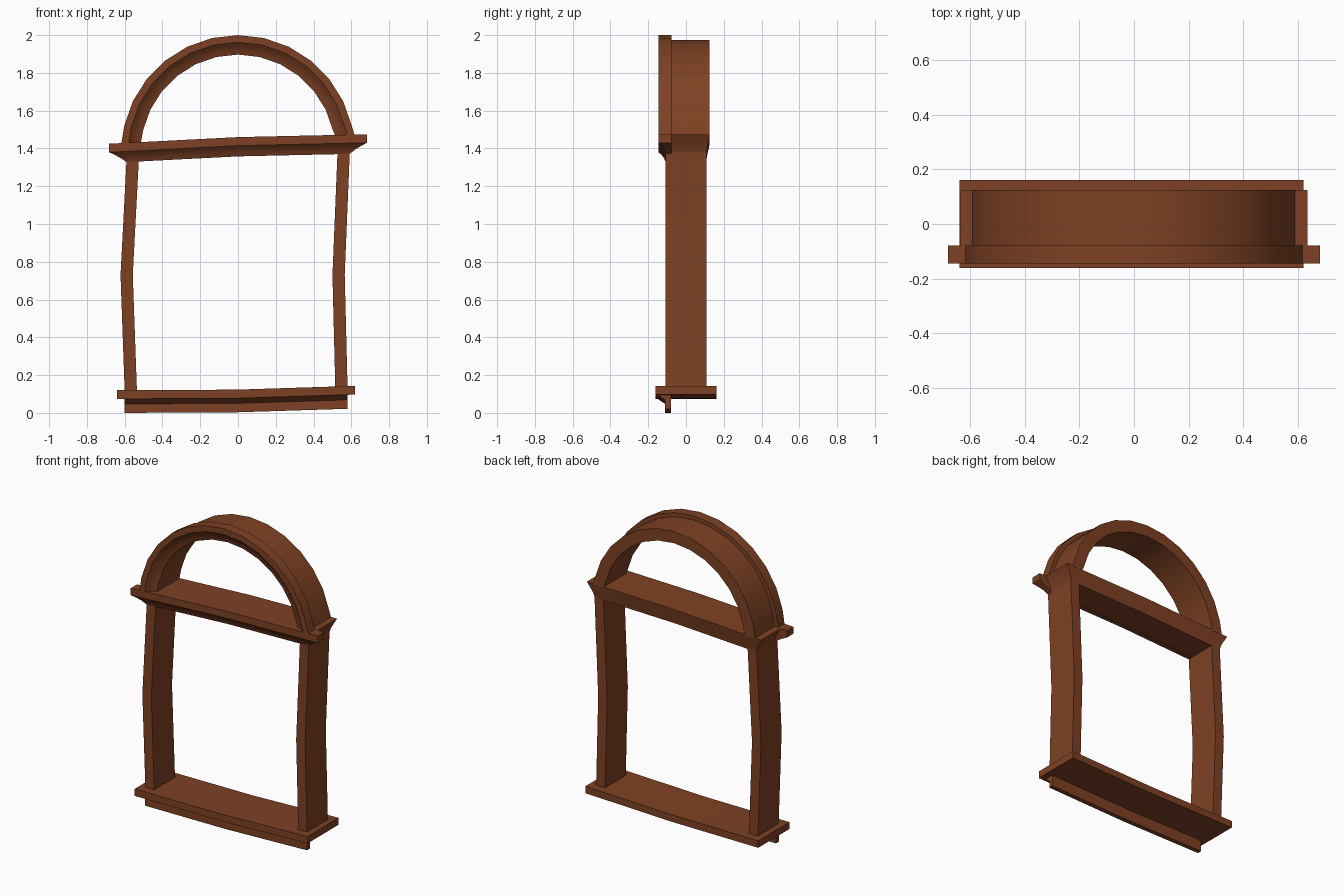
import bpy, bmesh, math

if "Cube" in bpy.data.objects:
    bpy.data.objects.remove(bpy.data.objects["Cube"])

brown = bpy.data.materials.new("brown_wood")
brown.diffuse_color = (0.21, 0.053, 0.017, 1)
brown.use_nodes = True
brown.node_tree.nodes["Principled BSDF"].inputs["Base Color"].default_value = brown.diffuse_color


def finish(name, bm):
    bmesh.ops.recalc_face_normals(bm, faces=bm.faces)
    me = bpy.data.meshes.new(name)
    bm.to_mesh(me)
    bm.free()
    me.materials.append(brown)
    ob = bpy.data.objects.new(name, me)
    bpy.context.collection.objects.link(ob)
    bpy.ops.object.select_all(action='DESELECT')
    ob.select_set(True)
    bpy.context.view_layer.objects.active = ob
    bpy.ops.object.shade_smooth_by_angle(angle=math.radians(30))


def skin(bm, rings):
    """Join successive closed rings of points with quads."""
    vs = [[bm.verts.new(p) for p in r] for r in rings]
    n = len(vs[0])
    for a, b in zip(vs, vs[1:]):
        for i in range(n):
            j = (i + 1) % n
            bm.faces.new((a[i], a[j], b[j], b[i]))
    return vs


def bent(x, heights, ends):
    """Height of a beam that leans differently left and right of its middle."""
    left, mid, right = heights
    return mid + (right - mid if x > 0 else left - mid) * abs(x) / ends


def beam(name, levels, heights, ends):
    """Stacked rectangles (half width, front y, back y, height offset), bent at x=0."""
    bm = bmesh.new()
    rings = []
    for hx, y0, y1, dz in levels:
        pts = [(-hx, y0), (0, y0), (hx, y0), (hx, y1), (0, y1), (-hx, y1)]
        rings.append([(x + (OFFSET.get(name, 0)), y, bent(x, heights, ends) + dz) for x, y in pts])
    vs = skin(bm, rings)
    for r in (vs[0], vs[-1]):
        bm.faces.new((r[0], r[1], r[4], r[5]))
        bm.faces.new((r[1], r[2], r[3], r[4]))
    finish(name, bm)


OFFSET = {"sill": -0.01, "sill_apron": -0.01}

# Sill board and the apron moulding beneath its front edge
SILL = (0.12, 0.123, 0.143)
beam("sill", [(0.63, -0.162, 0.162, 0), (0.63, -0.162, 0.162, -0.046)], SILL, 0.63)
beam("sill_apron", [(0.59, -0.15, -0.08, -0.044), (0.59, -0.142, -0.08, -0.052),
                    (0.59, -0.11, -0.08, -0.073), (0.59, -0.11, -0.08, -0.12)], SILL, 0.63)

# Transom beam with flared sides, and its coved front moulding
TRANSOM = (1.425, 1.46, 1.475)
beam("transom_beam", [(0.635, -0.085, 0.125, 0), (0.618, -0.085, 0.12, -0.03),
                      (0.60, -0.085, 0.112, -0.065), (0.59, -0.085, 0.107, -0.1)], TRANSOM, 0.68)
beam("transom_moulding", [(0.682, -0.145, -0.078, 0), (0.682, -0.145, -0.078, -0.045),
                          (0.652, -0.129, -0.078, -0.061), (0.62, -0.116, -0.078, -0.08),
                          (0.59, -0.108, -0.078, -0.102)], TRANSOM, 0.68)

# Side posts: outer edge x at bottom, bend and top
for name, s, path in (("left_post", 1, [(-0.6, 0.115), (-0.622, 0.73), (-0.59, 1.34)]),
                      ("right_post", -1, [(0.58, 0.135), (0.565, 0.73), (0.592, 1.385)])):
    bm = bmesh.new()
    vs = skin(bm, [[(x, -0.108, z), (x + s * 0.065, -0.108, z),
                    (x + s * 0.065, 0.108, z), (x, 0.108, z)] for x, z in path])
    bm.faces.new(vs[0])
    bm.faces.new(vs[-1])
    finish(name, bm)


def arch(name, profile, steps=14):
    """Sweep a (radius, y) profile over a half circle resting on the transom."""
    bm = bmesh.new()
    rings = []
    for i in range(steps + 1):
        a = math.pi * i / steps
        ring = []
        for r, y in profile:
            x = r * math.cos(a)
            z = 1.382 + r * math.sin(a)
            if i in (0, steps):
                z = bent(x, TRANSOM, 0.68) - 0.006
            ring.append((x, y, z))
        rings.append(ring)
    vs = skin(bm, rings)
    bm.faces.new(vs[0])
    bm.faces.new(vs[-1])
    finish(name, bm)


# Arch body and its coved front moulding
arch("arch_body", [(0.592, -0.085), (0.592, 0.125), (0.515, 0.125), (0.515, -0.085)])
arch("arch_moulding", [(0.618, -0.078), (0.618, -0.145), (0.58, -0.145), (0.563, -0.13),
                       (0.543, -0.116), (0.515, -0.108), (0.515, -0.078)])
